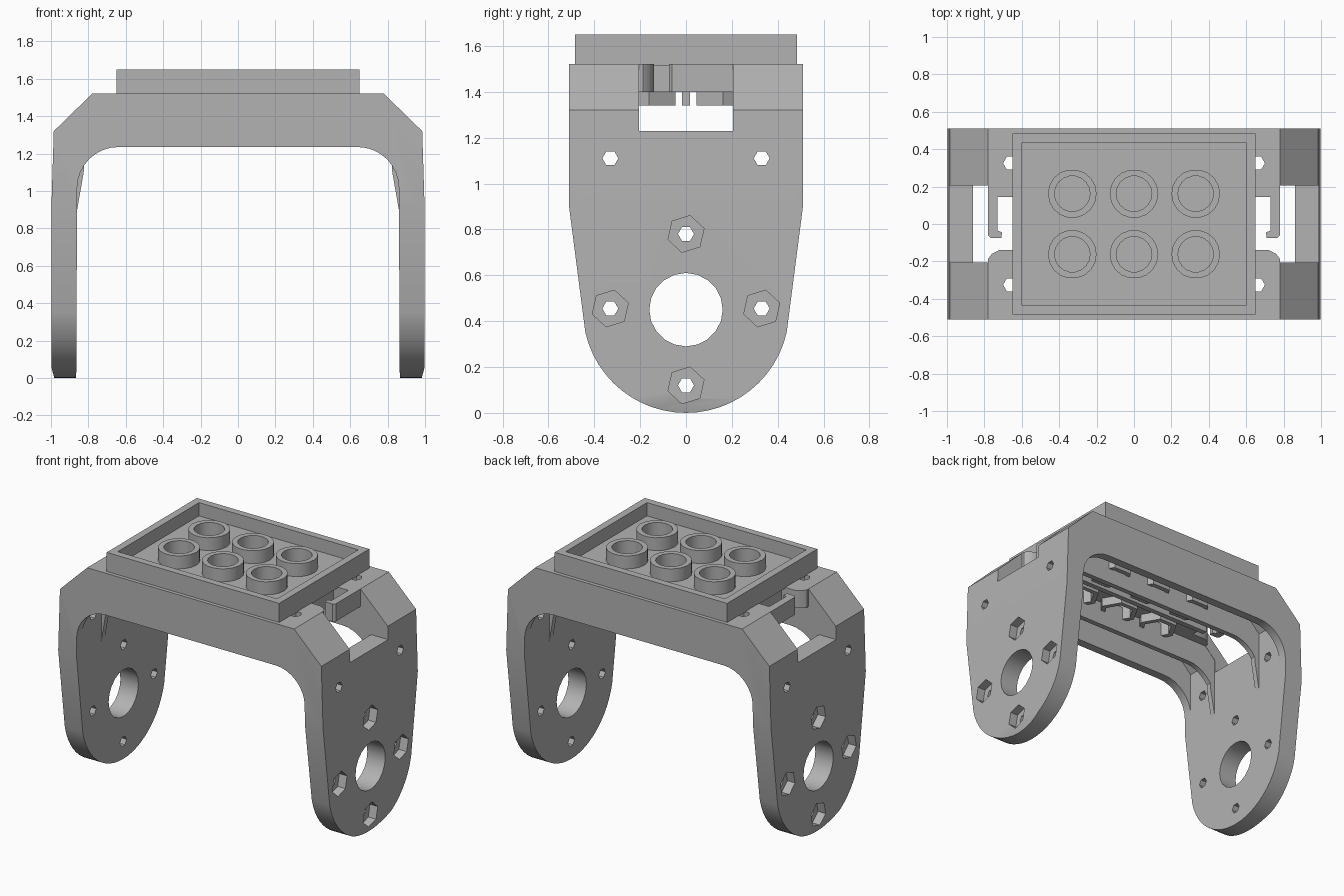
import bpy, bmesh
from math import cos, sin, pi
from mathutils import Vector

if "Cube" in bpy.data.objects:
    bpy.data.objects.remove(bpy.data.objects["Cube"], do_unlink=True)

grey = bpy.data.materials.new("plain grey")
grey.use_nodes = True
COLOUR = (0.45, 0.45, 0.45, 1)
grey.diffuse_color = COLOUR
grey.node_tree.nodes["Principled BSDF"].inputs["Base Color"].default_value = COLOUR


def place(axis, u, v, w):
    """Map profile coordinates u, v and depth w to space."""
    return Vector({"x": (w, u, v), "y": (u, w, v), "z": (u, v, w)}[axis])


def make(name, bm):
    bmesh.ops.recalc_face_normals(bm, faces=bm.faces)
    mesh = bpy.data.meshes.new(name)
    bm.to_mesh(mesh)
    bm.free()
    mesh.materials.append(grey)
    ob = bpy.data.objects.new(name, mesh)
    bpy.context.collection.objects.link(ob)
    return ob


def prism(name, pts, axis, lo, hi):
    bm = bmesh.new()
    a = [bm.verts.new(place(axis, u, v, lo)) for u, v in pts]
    b = [bm.verts.new(place(axis, u, v, hi)) for u, v in pts]
    bm.faces.new(a)
    bm.faces.new(b)
    for i in range(len(pts)):
        j = (i + 1) % len(pts)
        bm.faces.new((a[i], a[j], b[j], b[i]))
    return make(name, bm)


def polygon(u, v, r, n, turn=0.0):
    return [(u + r * cos(2 * pi * i / n + turn), v + r * sin(2 * pi * i / n + turn)) for i in range(n)]


def rect(u0, u1, v0, v1):
    return [(u0, v0), (u1, v0), (u1, v1), (u0, v1)]


def mirrored(pts):
    """Close a right-hand profile with its mirror image."""
    return pts + [(-u, v) for u, v in reversed(pts)]


def boolean(ob, tool, op="DIFFERENCE"):
    mod = ob.modifiers.new("cut", "BOOLEAN")
    mod.operation, mod.solver, mod.object = op, "EXACT", tool
    bpy.context.view_layer.objects.active = ob
    bpy.ops.object.modifier_apply(modifier=mod.name)
    bpy.data.objects.remove(tool, do_unlink=True)


def ring(name, x, y, outer, inner, z0, z1, n):
    bm = bmesh.new()
    loops = [[bm.verts.new((u, v, z)) for u, v in polygon(x, y, r, n)]
             for r, z in ((outer, z0), (outer, z1), (inner, z1), (inner, z0))]
    for k in range(4):
        a, b = loops[k], loops[(k + 1) % 4]
        for i in range(n):
            j = (i + 1) % n
            bm.faces.new((a[i], a[j], b[j], b[i]))
    return make(name, bm)


# Arched bracket: front outline limited by the rounded side outline
arc = [(0.64 + 0.22 * cos(t * pi / 16), 1.015 + 0.22 * sin(t * pi / 16)) for t in range(9)]
outer = [(0.78, 1.52), (0.985, 1.32), (0.998, 0.9), (0.998, 0.06), (0.98, -0.01), (0.865, -0.01)]
bracket = prism("bracket", mirrored(outer + arc), "y", -0.6, 0.6)
bowl = [(0.45 * sin(t * pi / 28), 0.45 - 0.45 * cos(t * pi / 28)) for t in range(1, 13)]
side = [(0.0, 0.0)] + bowl + [(0.51, 0.9), (0.51, 1.6)]
side += [(-u, v) for u, v in reversed(side[1:])]
boolean(bracket, prism("cutter", side, "x", -1.2, 1.2), "INTERSECT")

# Hollow underside between the front and back rims
hollow = [(0.78, 1.4), (0.86, 1.32), (0.86, 0.8)]
boolean(bracket, prism("cutter", mirrored(hollow), "y", -0.45, 0.45))

# Screw holes and nut pockets in both legs
screws = [(0, 0.78), (0.33, 0.455), (-0.33, 0.455), (0, 0.12)]
boolean(bracket, prism("cutter", polygon(0, 0.45, 0.16, 20), "x", -1.2, 1.2))
for y, z in screws + [(0.33, 1.11), (-0.33, 1.11)]:
    boolean(bracket, prism("cutter", polygon(y, z, 0.035, 6), "x", -1.2, 1.2))
for s in (-1, 1):
    for y, z in screws:
        boolean(bracket, prism("cutter", polygon(y, z, 0.082, 6, 0.3), "x", s * 0.94, s * 1.2))
    # Shoulder notch, clip slot and plate holes
    boolean(bracket, prism("cutter", rect(-0.205, 0.205, 1.23, 1.6), "x", s * 0.78, s * 1.2))
    slot = [(0.62, -0.14), (0.72, -0.14), (0.76, -0.16), (0.79, -0.2), (0.79, 0.145), (0.62, 0.145)]
    boolean(bracket, prism("cutter", [(s * u, v) for u, v in slot], "z", 1.3, 1.6))
    for y in (-0.325, 0.325):
        boolean(bracket, prism("cutter", polygon(s * 0.66, y, 0.04, 6), "z", 1.3, 1.6))
    # Springy clip with hooked end
    clip = [(0.73, 0.16), (0.73, -0.035), (0.705, -0.045), (0.71, -0.075), (0.765, -0.075),
            (0.78, -0.06), (0.78, 0.16)]
    prism("clip", [(s * u, v) for u, v in clip], "z", 1.4, 1.52)

# Arched ribs ending in fins on the legs
rib = [(0.8, 1.43), (0.9, 1.33), (0.9, 0.9), (0.86, 0.9), (0.825, 1.1)] + arc[3:]
for y in (-0.225, 0.225):
    prism("arched_rib", mirrored(rib), "y", y - 0.018, y + 0.018)
prism("centre_rib", rect(-0.6, 0.6, 1.34, 1.41), "y", -0.018, 0.018)

# Shallow tray on top
tray = prism("tray", rect(-0.65, 0.65, -0.485, 0.485), "z", 1.515, 1.65)
boolean(tray, prism("cutter", rect(-0.6, 0.6, -0.437, 0.437), "z", 1.56, 1.8))

# Studs in the tray, with hexagonal sockets below them
for x in (-0.33, 0, 0.33):
    for y in (-0.162, 0.162):
        ring("stud", x, y, 0.13, 0.095, 1.55, 1.648, 18)
        boolean(bracket, prism("cutter", polygon(x, y, 0.1, 6), "z", 1.3, 1.6))
        ring("hex_socket", x, y, 0.135, 0.1, 1.34, 1.41, 6)

# Smooth shading with sharp edges kept
for ob in bpy.context.collection.objects:
    if ob.type == "MESH":
        bpy.ops.object.select_all(action="DESELECT")
        ob.select_set(True)
        bpy.context.view_layer.objects.active = ob
        bpy.ops.object.shade_smooth_by_angle(angle=0.5)
